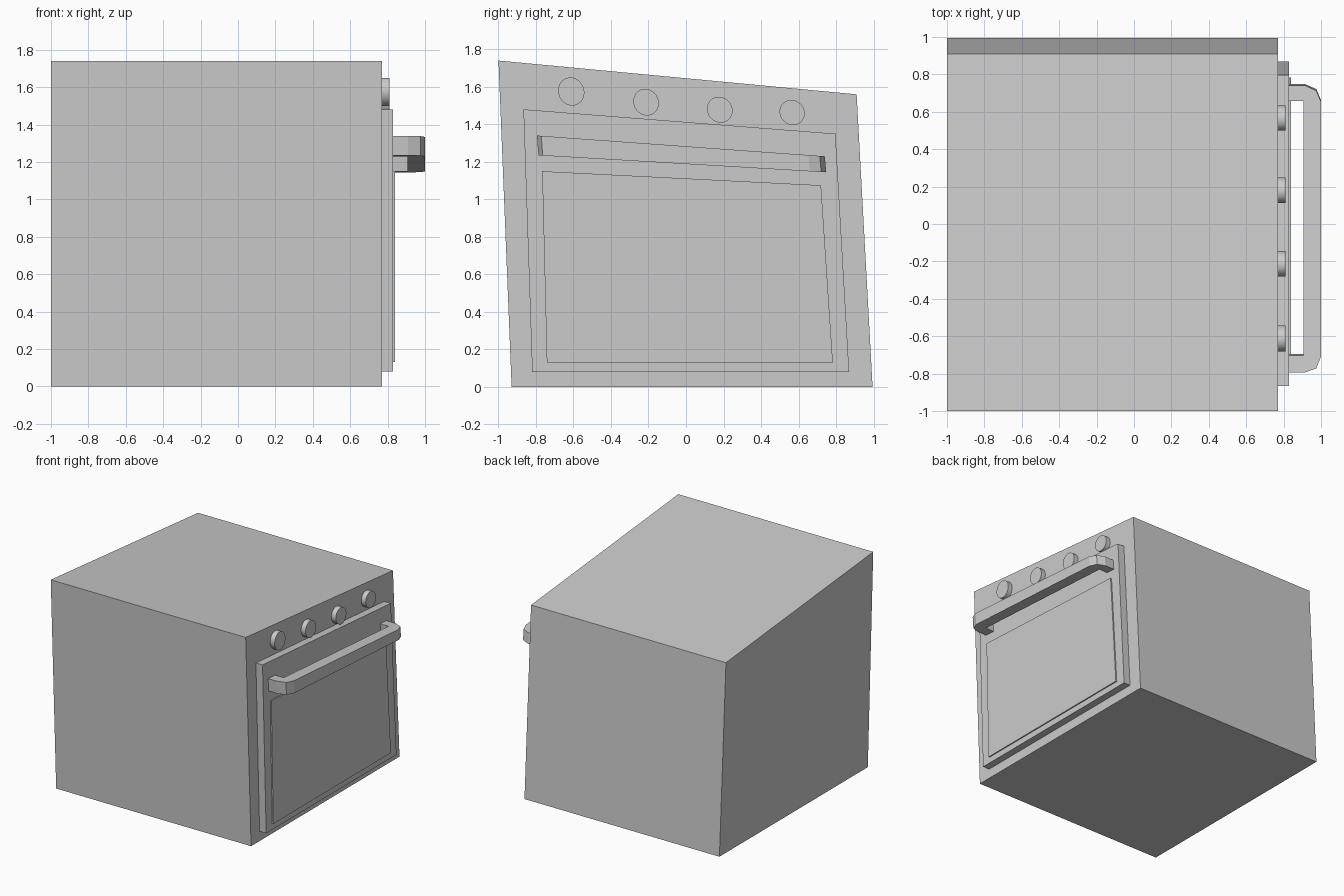
import bpy, bmesh, math
from mathutils import Matrix

if "Cube" in bpy.data.objects:
    bpy.data.objects.remove(bpy.data.objects["Cube"])


def loft(name, lower, upper):
    """Closed solid between two matching outlines."""
    bm = bmesh.new()
    a = [bm.verts.new(p) for p in lower]
    b = [bm.verts.new(p) for p in upper]
    n = len(a)
    bm.faces.new(a[::-1])
    bm.faces.new(b)
    for i in range(n):
        j = (i + 1) % n
        bm.faces.new((a[i], a[j], b[j], b[i]))
    bmesh.ops.recalc_face_normals(bm, faces=bm.faces[:])
    me = bpy.data.meshes.new(name)
    bm.to_mesh(me)
    bm.free()
    ob = bpy.data.objects.new(name, me)
    bpy.context.collection.objects.link(ob)
    return ob


def slab(name, x0, x1, outline):
    """Extrude a (y, z) outline along x."""
    return loft(name, [(x0, y, z) for y, z in outline], [(x1, y, z) for y, z in outline])


# Skewed cabinet, door and window panel
slab("oven_body", -1.0, 0.77, [(-0.93, 0), (0.995, 0), (0.91, 1.56), (-1.0, 1.74)])
slab("door", 0.77, 0.83, [(-0.82, 0.08), (0.87, 0.08), (0.797, 1.35), (-0.867, 1.48)])
slab("door_window", 0.83, 0.84, [(-0.742, 0.13), (0.783, 0.13), (0.72, 1.075), (-0.767, 1.15)])

# Door handle: U-shaped bar with bevelled outer corners, sloping down along y
handle = [(0.83, 0.742), (0.915, 0.742), (0.975, 0.715), (1.0, 0.655),
          (1.0, -0.705), (0.975, -0.77), (0.91, -0.793), (0.83, -0.793),
          (0.83, -0.70), (0.907, -0.70), (0.907, 0.66), (0.83, 0.66)]
loft("door_handle",
     [(x, y + 0.006, 1.188 - 0.059 * y) for x, y in handle],
     [(x, y - 0.002, 1.283 - 0.072 * y) for x, y in handle])

# Control knobs
for i, (y, z, ry, rz) in enumerate([(-0.612, 1.575, 0.07, 0.075), (-0.213, 1.518, 0.068, 0.071),
                                    (0.18, 1.478, 0.068, 0.069), (0.566, 1.463, 0.067, 0.067)]):
    ring = [(y + ry * math.cos(t), z + rz * math.sin(t) - 0.08 * ry * math.cos(t))
            for t in (2 * math.pi * k / 32 for k in range(32))]
    knob = slab(f"control_knob_{i + 1}", 0.77, 0.81, ring)
    bpy.ops.object.select_all(action='DESELECT')
    knob.select_set(True)
    bpy.context.view_layer.objects.active = knob
    bpy.ops.object.shade_smooth_by_angle(angle=math.radians(30))
